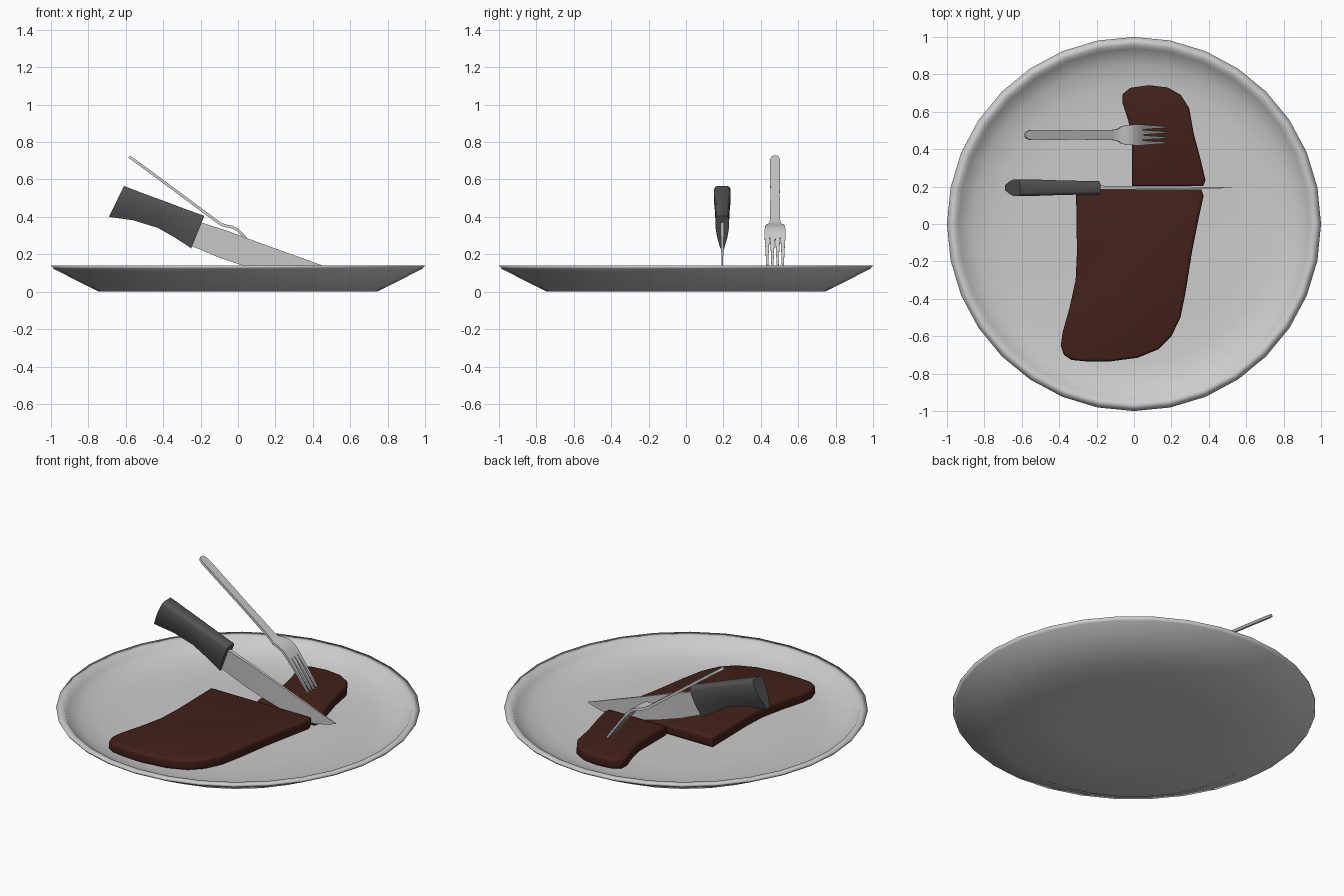
import bpy, bmesh, math

if "Cube" in bpy.data.objects:
    bpy.data.objects.remove(bpy.data.objects["Cube"])


def material(name, rgb):
    m = bpy.data.materials.new(name)
    m.diffuse_color = (*rgb, 1)
    m.use_nodes = True
    m.node_tree.nodes["Principled BSDF"].inputs["Base Color"].default_value = m.diffuse_color
    return m


def finish(bm, name, angle, mat=None):
    bmesh.ops.recalc_face_normals(bm, faces=bm.faces[:])
    me = bpy.data.meshes.new(name)
    bm.to_mesh(me)
    bm.free()
    ob = bpy.data.objects.new(name, me)
    bpy.context.collection.objects.link(ob)
    if mat:
        me.materials.append(mat)
    bpy.ops.object.select_all(action='DESELECT')
    ob.select_set(True)
    bpy.context.view_layer.objects.active = ob
    bpy.ops.object.shade_smooth_by_angle(angle=math.radians(angle))
    return ob


def loft(bm, rings):
    """Skin a closed tube through rings of equal size and cap both ends."""
    vs = [[bm.verts.new(p) for p in r] for r in rings]
    n = len(vs[0])
    for a, b in zip(vs, vs[1:]):
        for i in range(n):
            j = (i + 1) % n
            bm.faces.new((a[i], a[j], b[j], b[i]))
    bm.faces.new(vs[0][::-1])
    bm.faces.new(vs[-1])


def strip(bm, path, y0, thick):
    """Flat bar along (x, z, half width) points."""
    rings = []
    for i, (x, z, w) in enumerate(path):
        a, b = path[max(i - 1, 0)], path[min(i + 1, len(path) - 1)]
        dx, dz = b[0] - a[0], b[1] - a[1]
        d = math.hypot(dx, dz)
        nx, nz = -dz / d * thick / 2, dx / d * thick / 2
        rings.append([(x + s * nx, y0 + t * w, z + s * nz)
                      for s, t in ((1, -1), (1, 1), (-1, 1), (-1, -1))])
    loft(bm, rings)


# plate: lathed 32-sided profile, smooth all over
profile = [(.4, 0), (.745, 0), (.985, .122), (1, .14), (.956, .14),
           (.938, .116), (.86, .078), (.75, .056), (.55, .053)]
bm = bmesh.new()
loft(bm, [[(r * math.cos(k * math.pi / 16), r * math.sin(k * math.pi / 16), z)
           for k in range(32)] for r, z in profile])
finish(bm, "plate", 180)

# steak: two extruded outlines with rounded rims
brown = material("cooked_meat", (.056, .015, .010))


def meat(name, outline, z0=.053, z1=.118):
    bm = bmesh.new()
    f = bm.faces.new([bm.verts.new((x, y, z0)) for x, y in outline])
    new = bmesh.ops.extrude_face_region(bm, geom=[f], use_keep_orig=True)['geom']
    for v in new:
        if isinstance(v, bmesh.types.BMVert):
            v.co.z = z1
    rims = [e for e in bm.edges if abs(e.verts[0].co.z - e.verts[1].co.z) < 1e-4]
    bmesh.ops.recalc_face_normals(bm, faces=bm.faces[:])
    bmesh.ops.bevel(bm, geom=rims, offset=.016, segments=3, profile=.5,
                    affect='EDGES', clamp_overlap=False)
    finish(bm, name, 50, brown)


meat("steak", [(-.31, .185), (-.305, -.15), (-.312, -.3), (-.345, -.45), (-.382, -.58),
               (-.391, -.65), (-.375, -.7), (-.335, -.727), (-.25, -.735), (-.13, -.735),
               (.02, -.715), (.13, -.67), (.2, -.6), (.248, -.5), (.275, -.37),
               (.31, -.15), (.35, .05), (.372, .15), (.36, .185)])
meat("steak_slice", [(-.01, .202), (-.01, .45), (-.03, .55), (-.062, .65), (-.06, .695),
                     (-.02, .728), (.08, .742), (.18, .73), (.25, .69), (.295, .62),
                     (.32, .48), (.355, .35), (.382, .235), (.37, .202)])

# knife handle: teardrop section between lower and upper edge lines
KY = .194
section = [(0, .3), (.1, .45), (.35, .8), (.6, 1), (.88, 1), (.97, .85), (1, .6)]
stations = [((-.69, .40), (-.61, .565), .045), ((-.56, .382), (-.50, .523), .043),
            ((-.43, .342), (-.39, .483), .039), ((-.34, .291), (-.29, .445), .037),
            ((-.25, .232), (-.18, .405), .035)]
bm = bmesh.new()
rings = []
for (bx, bz), (tx, tz), hw in stations:
    side = [(bx + (tx - bx) * t, w * hw, bz + (tz - bz) * t) for t, w in section]
    rings.append([(x, KY + y, z) for x, y, z in side] +
                 [(x, KY - y, z) for x, y, z in reversed(side)])
loft(bm, rings)
finish(bm, "knife_handle", 60, material("dark_handle", (.09, .09, .09)))

# knife blade: wedge section from spine to cutting edge
blade = [((-.25, .245), (-.20, .372), .011), ((-.1, .182), (-.05, .323), .009),
         ((.05, .132), (.1, .267), .007), ((.2, .092), (.23, .22), .006),
         ((.3, .075), (.32, .188), .005), ((.38, .076), (.4, .159), .004),
         ((.46, .092), (.465, .135), .003), ((.52, .112), (.522, .116), .001)]
bm = bmesh.new()
loft(bm, [[(bx, KY - .001, bz), (tx, KY - w, tz), (tx, KY + w, tz), (bx, KY + .001, bz)]
          for (bx, bz), (tx, tz), w in blade])
finish(bm, "knife_blade", 30)

# fork: handle with head, then four tapered tines
FY = .476
bm = bmesh.new()
strip(bm, [(-.582, .722, .010), (-.575, .717, .019), (-.555, .703, .026), (-.52, .678, .027),
           (-.3, .515, .025), (-.12, .381, .027), (-.09, .36, .031), (-.065, .352, .047),
           (-.03, .345, .054), (0, .329, .055), (.025, .304, .055), (.04, .286, .055)],
      FY, .015)
for k in range(4):
    strip(bm, [(.035, .292, .0137), (.06, .26, .0115), (.1, .207, .008), (.145, .147, .006),
               (.175, .106, .002)], FY + (k - 1.5) * .028, .012)
finish(bm, "fork", 60)
